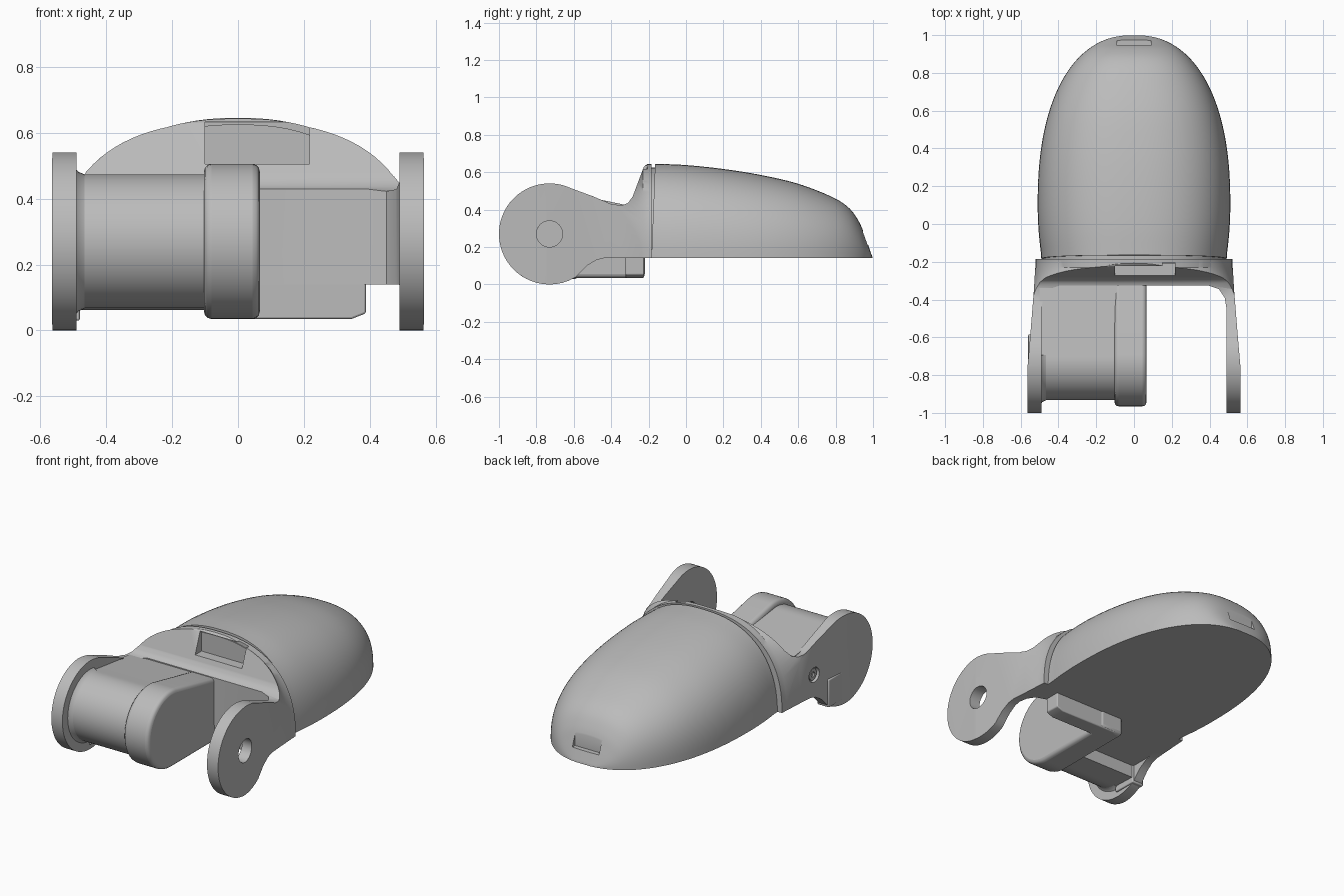
import bpy, bmesh, math
from mathutils import Vector

if "Cube" in bpy.data.objects:
    bpy.data.objects.remove(bpy.data.objects["Cube"])

grey = bpy.data.materials.new("plain_grey")
grey.use_nodes = True
COLOUR = (0.5, 0.5, 0.5, 1)
grey.diffuse_color = COLOUR
grey.node_tree.nodes["Principled BSDF"].inputs["Base Color"].default_value = COLOUR


def loft(name, rings):
    """Closed solid through rings of equal point count."""
    bm = bmesh.new()
    loops = [[bm.verts.new(p) for p in ring] for ring in rings]
    n = len(loops[0])
    for a, b in zip(loops, loops[1:]):
        for i in range(n):
            j = (i + 1) % n
            bm.faces.new((a[i], a[j], b[j], b[i]))
    bm.faces.new(loops[0][::-1])
    bm.faces.new(loops[-1])
    bmesh.ops.recalc_face_normals(bm, faces=bm.faces)
    mesh = bpy.data.meshes.new(name)
    bm.to_mesh(mesh)
    bm.free()
    mesh.materials.append(grey)
    ob = bpy.data.objects.new(name, mesh)
    bpy.context.scene.collection.objects.link(ob)
    return ob


def prism_x(name, profile, x0, x1):
    return loft(name, [[(x, y, z) for y, z in profile] for x in (x0, x1)])


def box(name, x0, x1, y0, y1, z0, z1):
    return prism_x(name, [(y0, z0), (y1, z0), (y1, z1), (y0, z1)], x0, x1)


def arc(cy, cz, r, a0, a1, n=40):
    angles = [math.radians(a0 + (a1 - a0) * i / n) for i in range(n + 1)]
    return [(cy + r * math.cos(a), cz + r * math.sin(a)) for a in angles]


def disc(name, cy, cz, r, x0, x1, n=32):
    return prism_x(name, arc(cy, cz, r, 0, 360, n)[:-1], x0, x1)


def boolean(ob, cutter, operation="DIFFERENCE"):
    mod = ob.modifiers.new("cut", "BOOLEAN")
    mod.operation = operation
    mod.solver = "EXACT"
    mod.object = cutter
    bpy.context.view_layer.objects.active = ob
    bpy.ops.object.modifier_apply(modifier=mod.name)
    bpy.data.objects.remove(cutter)


def finish(ob, bevel=0.0, angle=35):
    if bevel:
        mod = ob.modifiers.new("soft_edges", "BEVEL")
        mod.width = bevel
        mod.segments = 3
        mod.limit_method = "ANGLE"
        mod.angle_limit = math.radians(40)
    bpy.ops.object.select_all(action="DESELECT")
    ob.select_set(True)
    bpy.context.view_layer.objects.active = ob
    bpy.ops.object.shade_smooth_by_angle(angle=math.radians(angle))


BASE = 0.14


def dome(w, h, power=2.4, n=48):
    """Half superellipse in x and z, standing on the base height."""
    pts = []
    for i in range(n + 1):
        a = math.pi * i / n
        c, s = math.cos(a), max(math.sin(a), 0)
        pts.append((math.copysign(w * abs(c) ** (2 / power), c),
                    BASE + h * s ** (2 / power)))
    return pts


def smooth_path(points, steps=7):
    """Catmull-Rom curve through the points."""
    p = [Vector(q) for q in points]
    p = [2 * p[0] - p[1]] + p + [2 * p[-1] - p[-2]]
    out = []
    for a, b, c, d in zip(p, p[1:], p[2:], p[3:]):
        for k in range(steps):
            t = k / steps
            out.append(0.5 * (2 * b + (c - a) * t + (2 * a - 5 * b + 4 * c - d) * t ** 2
                              + (3 * b - a - 3 * c + d) * t ** 3))
    return out + [p[-2]]


def half_width(y):
    if y < 0.1:
        return 0.51 - 0.02 * ((0.1 - y) / 0.27) ** 2
    return 0.51 * max(1 - ((y - 0.1) / 0.9) ** 2.3, 0) ** (1 / 2.3)


# Domed shell, its back edge leaning slightly
ridge = [(-0.165, 0.645), (0, 0.638), (0.2, 0.617), (0.4, 0.585), (0.6, 0.538),
         (0.78, 0.468), (0.87, 0.41), (0.925, 0.335), (0.96, 0.25), (0.998, 0.142)]
rings = []
for i, (y, z) in enumerate(smooth_path(ridge)):
    lean = 0.02 if i == 0 else 0
    rings.append([(x, y - lean * (1 - (v - BASE) / 0.505), v)
                  for x, v in dome(half_width(y), z - BASE)])
shell = loft("shell", rings)
boolean(shell, box("tip_cutter", -0.09, 0.09, 0.945, 1.1, 0.21, 0.4))
finish(shell)

# Inset core closing the seam between shell and bracket
finish(loft("seam_core", [[(x, y, z) for x, z in dome(0.48, 0.485)] for y in (-0.21, -0.14)]))

# Forked bracket: side profile, forked plan and dome outline intersected
HUB_Y, HUB_Z = -0.73, 0.27
side = [(-0.185, BASE), (-0.44, BASE), (-0.48, 0.13), (-0.53, 0.1), (-0.565, 0.065)]
side += arc(HUB_Y, HUB_Z, 0.27, -58, -295, 56)
side += [(-0.5, 0.472), (-0.4, 0.43), (-0.345, 0.422), (-0.31, 0.435), (-0.285, 0.47),
         (-0.225, 0.63), (-0.205, 0.645), (-0.185, 0.645)]
bracket = prism_x("bracket", side, -0.7, 0.7)
fork = [(0.52, -0.18), (0.53, -0.35), (0.55, -0.6), (0.563, -0.75), (0.565, -1.01),
        (0.49, -1.01), (0.49, -0.45), (0.48, -0.39), (0.45, -0.345), (0.39, -0.325)]
fork += [(-x, y) for x, y in reversed(fork)]
boolean(bracket, loft("fork_cutter", [[(x, y, z) for x, y in fork] for z in (-0.1, 0.8)]),
        "INTERSECT")
envelope = []
for y, w, h in ((-0.1, 0.52, 0.503), (-0.23, 0.522, 0.503), (-0.5, 0.6, 0.8), (-1.1, 0.7, 0.9)):
    outline = dome(w, h) + [(-w, -0.1), (w, -0.1)]
    envelope.append([(x, y, z) for x, z in outline])
boolean(bracket, loft("dome_cutter", envelope), "INTERSECT")
boolean(bracket, box("pocket_cutter", -0.1, 0.217, -0.4, -0.205, 0.505, 0.632))
boolean(bracket, disc("pin_hole_cutter", HUB_Y, HUB_Z, 0.07, 0.4, 0.7))
boolean(bracket, disc("screw_cutter", -0.47, HUB_Z, 0.045, -0.7, -0.52))
finish(bracket, 0.01)

# Screw in the right arm
screw = disc("screw", -0.47, HUB_Z, 0.034, -0.532, -0.51)
boolean(screw, disc("socket_cutter", -0.47, HUB_Z, 0.018, -0.6, -0.522, 6))
finish(screw)

# Square foot under the right arm
finish(box("right_foot", -0.56, -0.48, -0.74, -0.585, 0.03, 0.2), 0.006)

# Barrel between the right arm and the collar
barrel = arc(HUB_Y, HUB_Z, 0.203, 80, 270)
barrel += [(-0.59, 0.062), (-0.59, 0.14), (-0.3, 0.14), (-0.3, 0.42)]
finish(prism_x("barrel", barrel, -0.5, -0.08))

# Flared root where the barrel meets the arm
flare = [[(x, y, z) for y, z in arc(HUB_Y, HUB_Z, r, 80, 270)]
         for x, r in ((-0.495, 0.225), (-0.485, 0.212), (-0.465, 0.203))]
finish(loft("barrel_flare", flare), angle=60)

# Collar at the free end of the barrel
collar = arc(HUB_Y, HUB_Z, 0.235, 80, 270)
collar += [(-0.22, 0.035), (-0.22, 0.3), (-0.3, 0.42)]
finish(prism_x("collar", collar, -0.103, 0.066), 0.022)

# Cross bar under the bracket, with a chamfered end
bar = [(-0.05, 0.2), (-0.05, 0.035), (0.345, 0.035), (0.388, 0.052), (0.388, 0.2)]
finish(loft("cross_bar", [[(x, y, z) for x, z in bar] for y in (-0.323, -0.225)]), 0.006)
